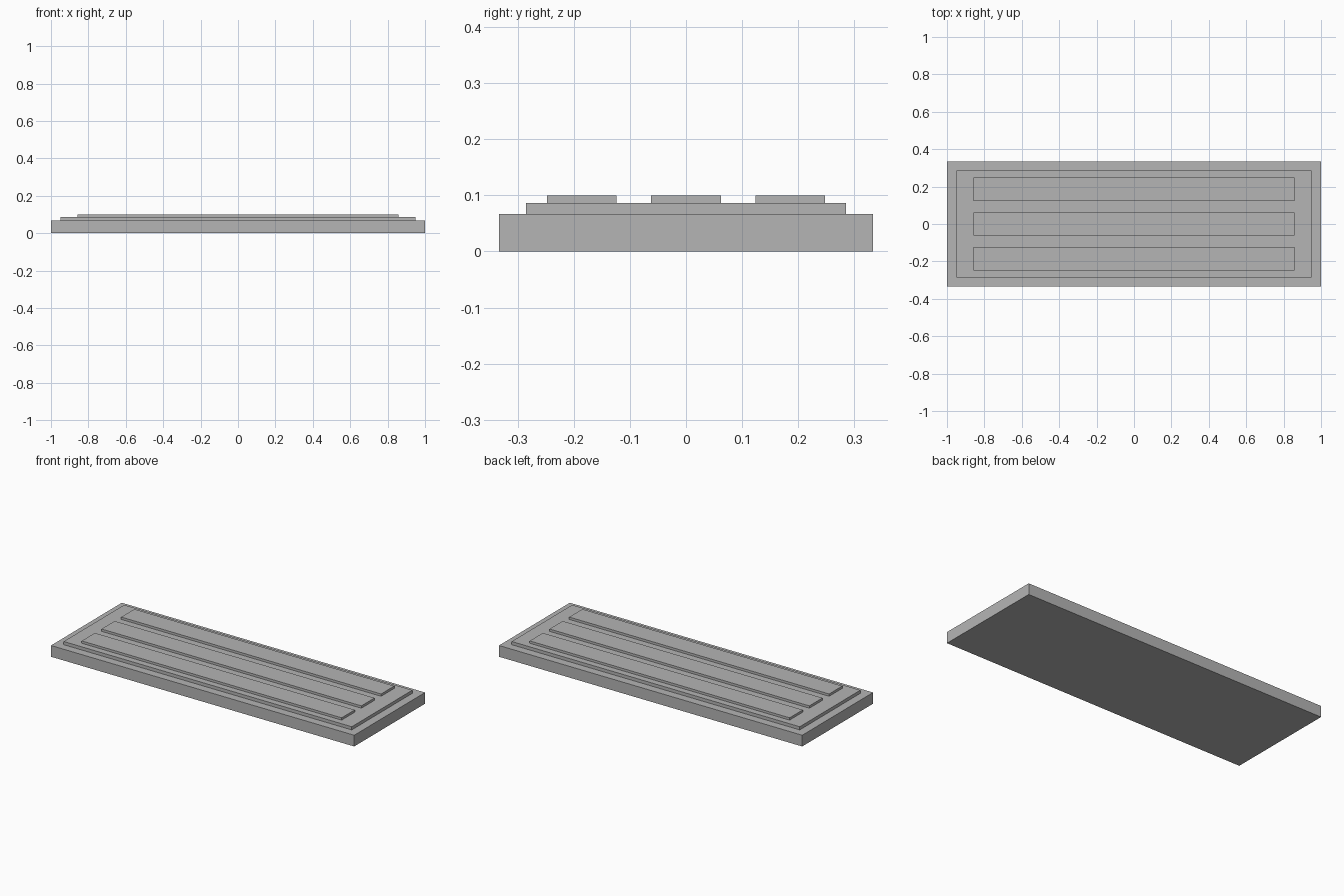
import bpy

if "Cube" in bpy.data.objects:
    bpy.data.objects.remove(bpy.data.objects["Cube"])

grey = bpy.data.materials.new("grey")
grey.diffuse_color = (0.46, 0.46, 0.46, 1)
grey.use_nodes = True
grey.node_tree.nodes["Principled BSDF"].inputs["Base Color"].default_value = grey.diffuse_color


def slab(name, size_x, size_y, z0, z1, y=0.0):
    """Axis-aligned box spanning z0 to z1, centred on x = 0."""
    bpy.ops.mesh.primitive_cube_add(size=1, location=(0, y, (z0 + z1) / 2))
    ob = bpy.context.object
    ob.name = name
    ob.scale = (size_x, size_y, z1 - z0)
    bpy.ops.object.transform_apply(location=False, rotation=False, scale=True)
    ob.data.materials.append(grey)
    return ob


# Stepped plate: wide base with a thinner raised panel
slab("base", 2.0, 0.667, 0.0, 0.067)
slab("raised_panel", 1.90, 0.571, 0.067, 0.086)

# Three long ribs on the panel
for i, y in enumerate((-0.186, 0.0, 0.186)):
    slab(f"rib_{i + 1}", 1.714, 0.124, 0.086, 0.1, y)
